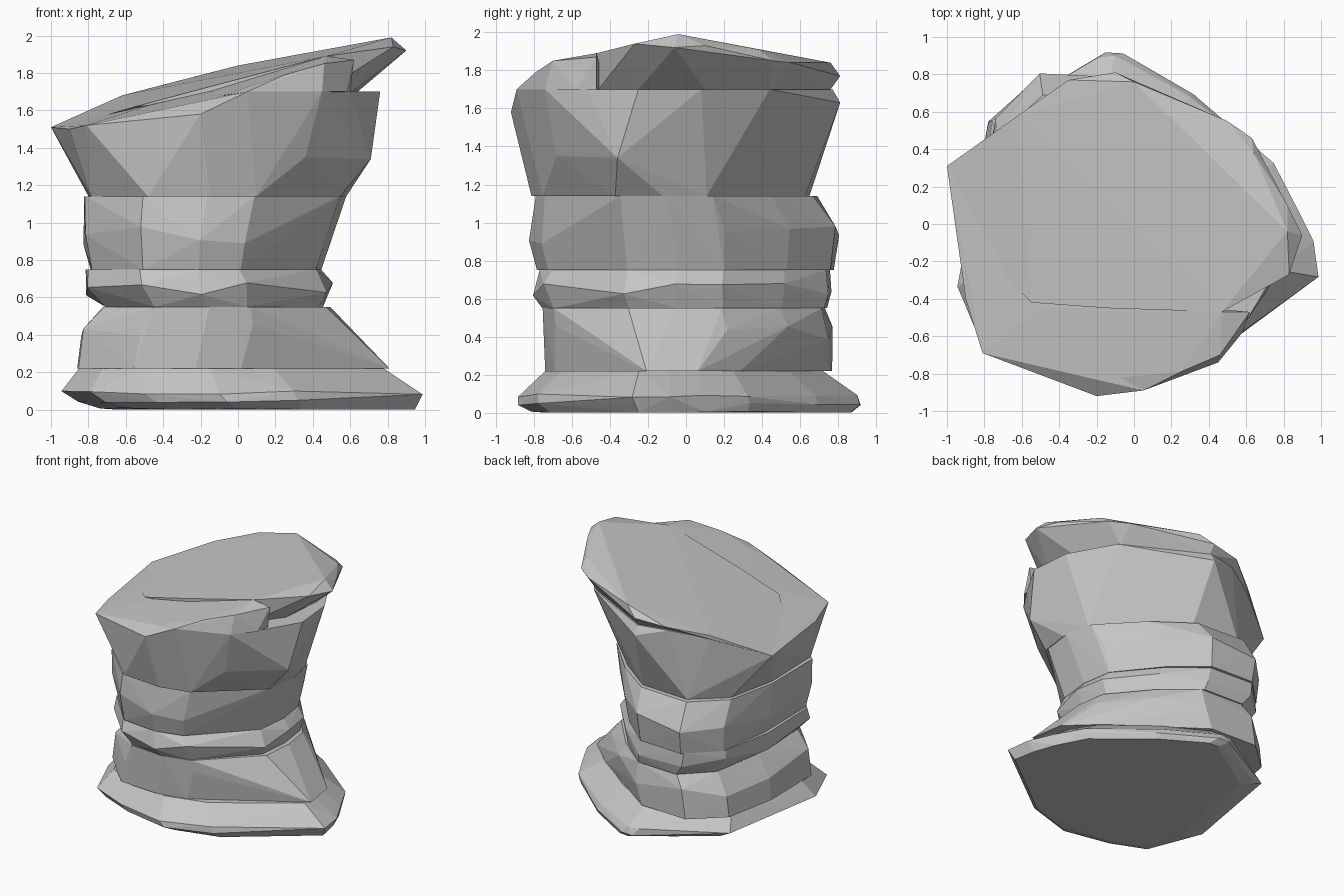
import bpy, bmesh, random

random.seed(4)

stone = bpy.data.materials.new("grey stone")
stone.diffuse_color = (0.56, 0.56, 0.56, 1)


def hull(name, points):
    """Flat-faced stone block wrapped round a cloud of points."""
    bm = bmesh.new()
    for p in points:
        bm.verts.new(p)
    res = bmesh.ops.convex_hull(bm, input=bm.verts[:])
    junk = {g for g in res["geom_interior"] + res["geom_unused"]
            if isinstance(g, bmesh.types.BMVert)}
    bmesh.ops.delete(bm, geom=list(junk), context='VERTS')
    bmesh.ops.dissolve_limit(bm, angle_limit=0.02, verts=bm.verts[:], edges=bm.edges[:])
    bmesh.ops.recalc_face_normals(bm, faces=bm.faces[:])
    mesh = bpy.data.meshes.new(name)
    bm.to_mesh(mesh)
    bm.free()
    mesh.materials.append(stone)
    ob = bpy.data.objects.new(name, mesh)
    bpy.context.collection.objects.link(ob)
    return ob


def ring(outline, z, x0, x1, y0, y1, jz=0.0, inset=0.015):
    """Fit an outline to a box at height z, with a little roughness."""
    xs, ys = zip(*outline)
    pts = []
    for x, y in outline:
        u = (x - min(xs)) / (max(xs) - min(xs))
        v = (y - min(ys)) / (max(ys) - min(ys))
        px, py = x0 + u * (x1 - x0), y0 + v * (y1 - y0)
        k = 1 - random.uniform(0, inset)
        pts.append((px * k, py * k, z + random.uniform(-jz, jz)))
    return pts


# outlines seen from above
foot = [(1, -.28), (.96, -.08), (.88, .1), (.75, .34), (.3, .7), (-.1, .92),
        (-.2, .92), (-.5, .73), (-.78, .56), (-.88, 0), (-.95, -.33),
        (-.8, -.7), (-.5, -.81), (-.1, -.89), (.3, -.78), (.62, -.52)]
trunk = [(.47, -.32), (.5, -.05), (.46, .2), (.18, .53), (-.1, .76), (-.5, .78),
         (-.74, .55), (-.82, .1), (-.81, -.45), (-.52, -.77), (-.2, -.8), (.04, -.74)]
skirt = [(.81, -.24), (.77, .04), (.54, .27)] + trunk[3:]

# stacked courses: each ring is outline, z, x range, y range, height roughness
courses = {
    "base_slab": [(foot, 0.005, -.74, .95, -.82, .87, .005),
                  (foot, .045, -.86, .98, -.89, .92, .01),
                  (foot, .09, -.95, 1, -.89, .9, .01),
                  (foot, .22, -.86, .78, -.74, .72, 0)],
    "lower_block": [(skirt, .22, -.87, .81, -.75, .78, 0),
                    (trunk, .42, -.85, .58, -.75, .78, .04),
                    (trunk, .55, -.73, .5, -.76, .74, 0)],
    "thin_course": [(trunk, .55, -.72, .46, -.76, .75, 0),
                    (trunk, .65, -.82, .51, -.81, .77, .04),
                    (trunk, .75, -.82, .45, -.77, .76, 0)],
    "neck_block": [(trunk, .75, -.8, .45, -.79, .78, 0),
                   (trunk, .92, -.83, .5, -.83, .81, .07),
                   (trunk, 1.14, -.83, .58, -.8, .69, 0)],
}
for name, rings in courses.items():
    hull(name, [p for r in rings for p in ring(*r)])

# flared block with a slanted left top
flare = ring(trunk, 1.14, -.8, .58, -.82, .65)
flare += [(.71, -.36, 1.34), (.36, -.68, 1.35), (-.9, -.4, 1.5), (-.81, -.69, 1.52),
          (-.2, -.92, 1.58), (.05, -.89, 1.7), (.45, -.74, 1.7), (.6, -.52, 1.7),
          (.76, -.25, 1.7), (.73, .08, 1.7), (.53, .44, 1.7), (-.1, .81, 1.63),
          (-.1, .77, 1.7), (-.62, .57, 1.65), (-.35, .72, 1.7), (-.16, -.45, 1.7),
          (-.5, -.45, 1.62), (-1, .31, 1.51)]
hull("flared_block", flare)

# tilted cap slab
cap = [(-1, .31, 1.51), (-.86, -.1, 1.53), (-.62, .58, 1.68), (-.35, .77, 1.75),
       (0, .76, 1.84), (-.1, .81, 1.77), (.5, .55, 1.84), (.63, .46, 1.85),
       (.64, .38, 1.91), (.82, .1, 1.93), (.82, -.04, 1.99), (.9, -.06, 1.92),
       (.83, -.27, 1.94), (.47, -.47, 1.89), (-.14, -.45, 1.73), (-.55, -.42, 1.62)]
cap += [(.61, -.25, 1.7), (.64, .1, 1.7), (.5, .44, 1.7), (-.1, .76, 1.7),
        (-.52, .55, 1.7), (-.14, -.45, 1.7), (.45, -.46, 1.7)]
hull("cap_slab", cap)

# lower ledge on the front of the cap
ledge = [(-.17, -.4, 1.7), (-.08, -.82, 1.68), (.05, -.89, 1.7), (.45, -.74, 1.7),
         (.58, -.58, 1.7), (.6, -.47, 1.7), (.62, -.47, 1.87), (.47, -.47, 1.89),
         (.46, -.7, 1.85), (.25, -.79, 1.79), (.1, -.45, 1.78)]
hull("front_ledge", ledge)
